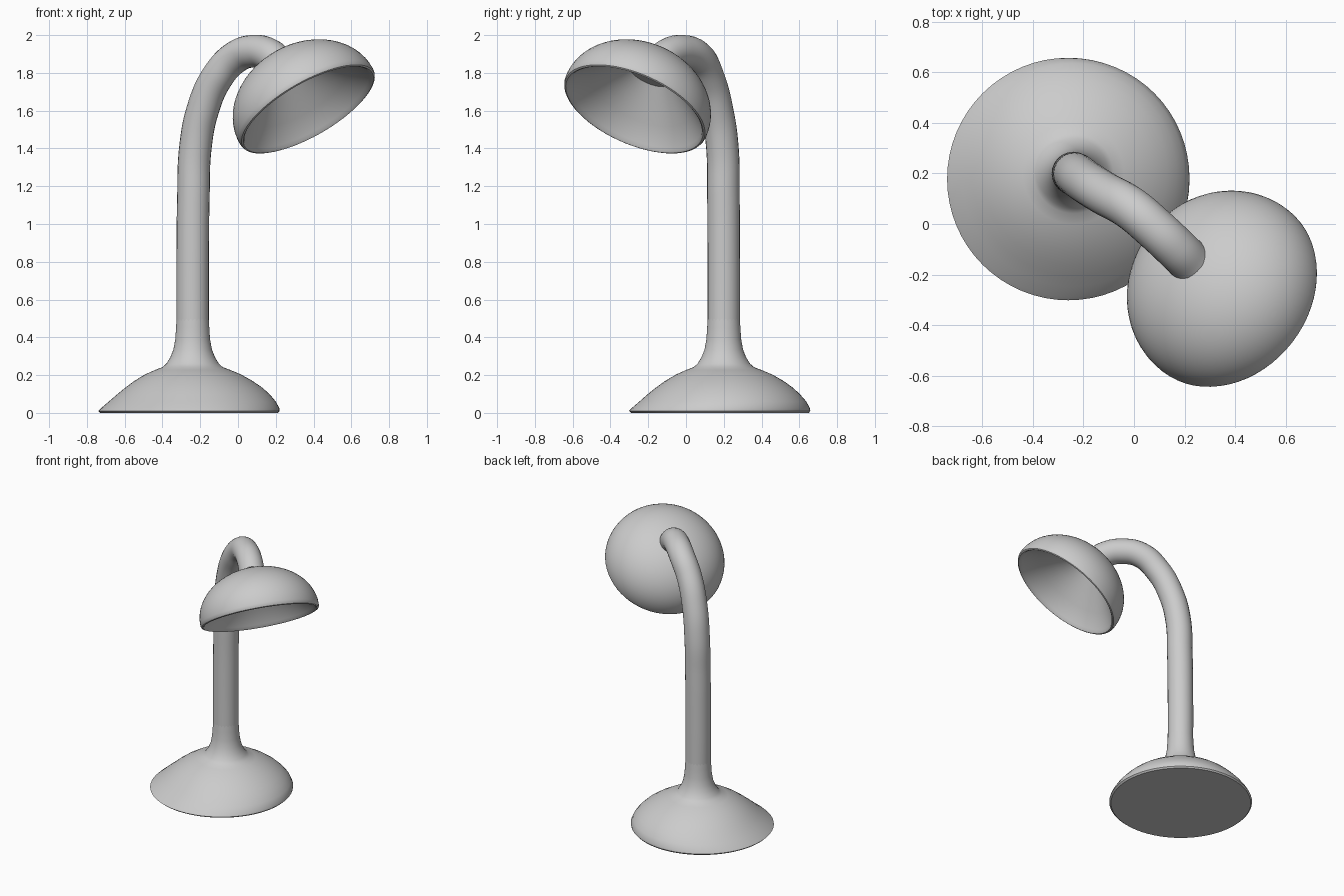
import bpy, bmesh, math
from mathutils import Vector, Matrix

if "Cube" in bpy.data.objects:
    bpy.data.objects.remove(bpy.data.objects["Cube"])

SEG = 64


def lathe(name, rings, matrix=Matrix.Identity(4), angle=35):
    """Loft circular rings (radius, height, x centre, y centre), capping both ends."""
    bm = bmesh.new()
    loops = []
    for r, z, cx, cy in rings:
        loops.append([bm.verts.new((cx + r * math.cos(2 * math.pi * i / SEG),
                                    cy + r * math.sin(2 * math.pi * i / SEG), z))
                      for i in range(SEG)])
    for a, b in zip(loops, loops[1:]):
        for i in range(SEG):
            j = (i + 1) % SEG
            bm.faces.new((a[i], a[j], b[j], b[i]))
    bm.faces.new(loops[0][::-1])
    bm.faces.new(loops[-1])
    bmesh.ops.recalc_face_normals(bm, faces=bm.faces)
    me = bpy.data.meshes.new(name)
    bm.to_mesh(me)
    bm.free()
    ob = bpy.data.objects.new(name, me)
    bpy.context.collection.objects.link(ob)
    ob.matrix_world = matrix
    smooth(ob, angle)
    return ob


def smooth(ob, angle):
    bpy.ops.object.select_all(action='DESELECT')
    ob.select_set(True)
    bpy.context.view_layer.objects.active = ob
    bpy.ops.object.shade_smooth_by_angle(angle=math.radians(angle))


# Base: slightly skewed dome with a flared collar around the stem
base_profile = [
    (0.470, 0.000, -0.26, 0.18), (0.480, 0.010, -0.26, 0.178),
    (0.472, 0.025, -0.253, 0.184), (0.442, 0.060, -0.242, 0.195),
    (0.405, 0.097, -0.236, 0.200), (0.365, 0.132, -0.234, 0.203),
    (0.315, 0.168, -0.236, 0.203), (0.255, 0.203, -0.238, 0.202),
    (0.200, 0.227, -0.24, 0.20), (0.158, 0.243, -0.24, 0.20),
    (0.138, 0.262, -0.24, 0.20), (0.118, 0.295, -0.24, 0.20),
    (0.102, 0.335, -0.24, 0.20), (0.092, 0.390, -0.24, 0.20),
    (0.088, 0.450, -0.24, 0.20), (0.084, 0.520, -0.24, 0.20),
]
lathe("base", base_profile)

# Stem: one bent tube from the collar into the shade
path = [(-0.24, 0.20, 0.40), (-0.24, 0.20, 0.80), (-0.236, 0.198, 1.15),
        (-0.226, 0.193, 1.40), (-0.188, 0.165, 1.60), (-0.112, 0.118, 1.775),
        (-0.01, 0.060, 1.885), (0.09, -0.025, 1.915), (0.165, -0.095, 1.897),
        (0.223, -0.152, 1.848)]
cu = bpy.data.curves.new("stem", 'CURVE')
cu.dimensions = '3D'
cu.bevel_depth = 0.086
cu.bevel_resolution = 10
cu.resolution_u = 10
cu.use_fill_caps = True
sp = cu.splines.new('BEZIER')
sp.bezier_points.add(len(path) - 1)
for bp, co in zip(sp.bezier_points, path):
    bp.co = co
    bp.handle_left_type = bp.handle_right_type = 'AUTO'
stem = bpy.data.objects.new("stem", cu)
bpy.context.collection.objects.link(stem)
bpy.ops.object.select_all(action='DESELECT')
stem.select_set(True)
bpy.context.view_layer.objects.active = stem
bpy.ops.object.convert(target='MESH')
smooth(bpy.context.view_layer.objects.active, 50)

# Shade: domed outside, rounded lip, conical inside with a flat top
up = Vector((-0.467, 0.36, 0.81)).normalized()
shade_matrix = Matrix.Translation((0.373, -0.273, 1.605)) @ up.to_track_quat('Z', 'Y').to_matrix().to_4x4()
outer = []
for i in range(1, 19):
    a = math.pi / 2 * i / 18
    outer.append((0.405 * math.sin(a), 0.03 + 0.315 * math.cos(a), 0, 0))
lip = [(0.404, 0.015, 0, 0), (0.399, 0.004, 0, 0), (0.390, 0.0, 0, 0), (0.381, 0.006, 0, 0)]
inner = [(0.372, 0.022, 0, 0), (0.29, 0.10, 0, 0), (0.21, 0.175, 0, 0), (0.13, 0.245, 0, 0)]
lathe("lamp_shade", outer + lip + inner, shade_matrix)
